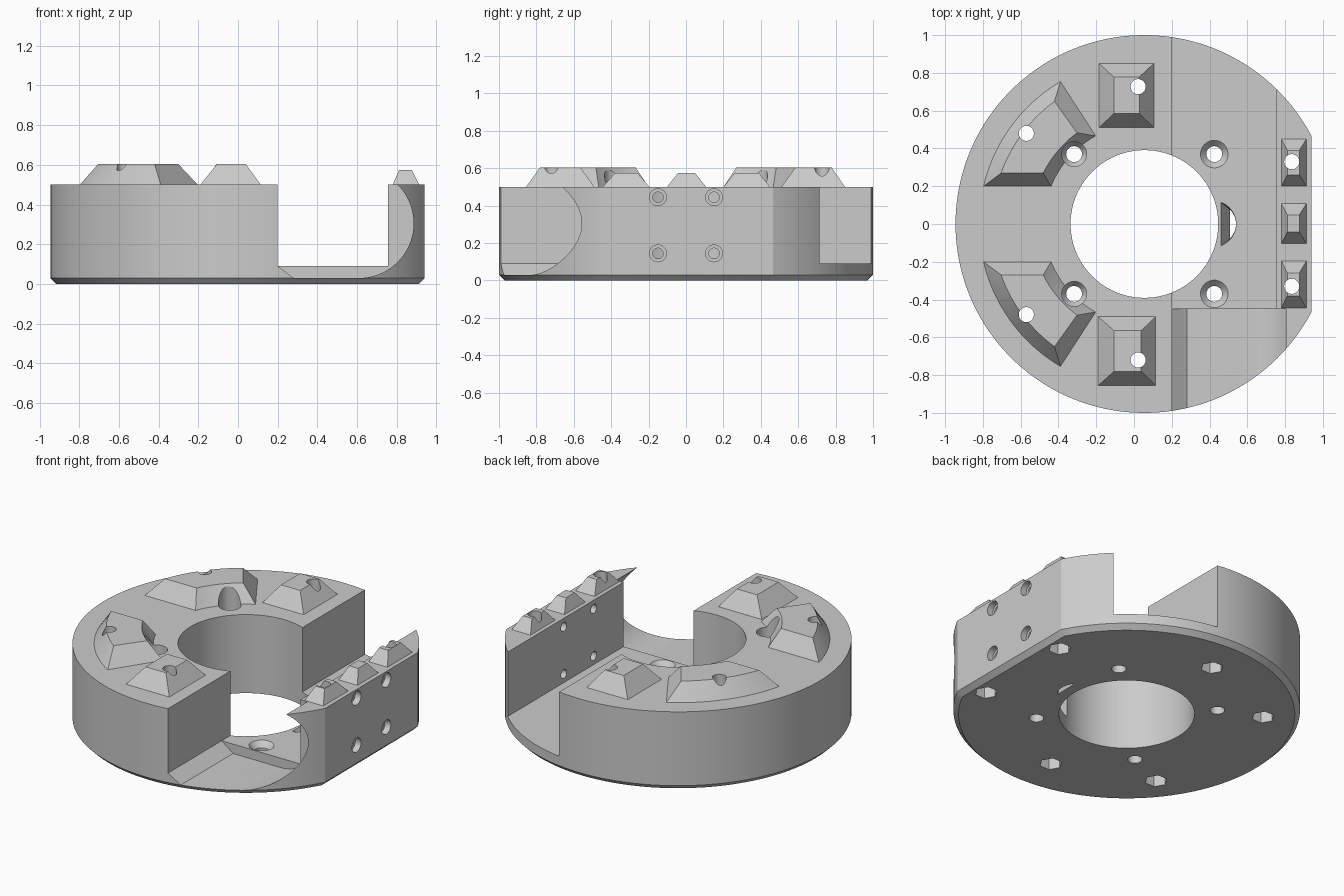
import bpy, bmesh, math

if "Cube" in bpy.data.objects:
    bpy.data.objects.remove(bpy.data.objects["Cube"])

CX = 0.055          # centre of the round body
grey = bpy.data.materials.new("grey")
grey.diffuse_color = (0.6, 0.6, 0.6, 1)
grey.use_nodes = True
grey.node_tree.nodes["Principled BSDF"].inputs["Base Color"].default_value = grey.diffuse_color


def loft(name, rings, axis="z"):
    """Closed solid through rings of (points, height) along an axis."""
    place = {"z": lambda a, b, h: (a, b, h),
             "y": lambda a, b, h: (a, h, b),
             "x": lambda a, b, h: (h, a, b)}[axis]
    bm = bmesh.new()
    loops = [[bm.verts.new(place(a, b, h)) for a, b in pts] for pts, h in rings]
    n = len(loops[0])
    for lo, hi in zip(loops, loops[1:]):
        for i in range(n):
            j = (i + 1) % n
            bm.faces.new((lo[i], lo[j], hi[j], hi[i]))
    bm.faces.new(loops[0][::-1])
    bm.faces.new(loops[-1])
    bmesh.ops.recalc_face_normals(bm, faces=bm.faces[:])
    me = bpy.data.meshes.new(name)
    bm.to_mesh(me)
    bm.free()
    me.materials.append(grey)
    ob = bpy.data.objects.new(name, me)
    bpy.context.collection.objects.link(ob)
    return ob


def arc(x, y, r, a0, a1, n):
    return [(x + r * math.cos(a0 + (a1 - a0) * i / n),
             y + r * math.sin(a0 + (a1 - a0) * i / n)) for i in range(n + 1)]


def circle(x, y, r, n=32):
    return arc(x, y, r, 0, 2 * math.pi, n)[:-1]


def rect(x0, x1, y0, y1):
    return [(x0, y0), (x1, y0), (x1, y1), (x0, y1)]


def combine(tool, operation):
    """Boolean a helper solid into the body, then drop the helper."""
    mod = body.modifiers.new("bool", "BOOLEAN")
    mod.operation, mod.solver, mod.object = operation, "EXACT", tool
    bpy.context.view_layer.objects.active = body
    bpy.ops.object.modifier_apply(modifier=mod.name)
    bpy.data.objects.remove(tool)


def cut(rings, axis="z"):
    combine(loft("cutter", rings, axis), "DIFFERENCE")


def pad(base, top, z):
    combine(loft("pad", [(base, 0.47), (base, 0.5), (top, z)]), "UNION")


# Round body with one flat side and a bottom chamfer
def outline(r, flat):
    t = math.acos((flat - CX) / r)
    return arc(CX, 0, r, t, 2 * math.pi - t, 140)


body = loft("ring_body", [(outline(0.97, 0.91), 0), (outline(1, 0.94), 0.03),
                          (outline(1, 0.94), 0.5)])

# Rectangular tapered pads, back and front
pad(rect(-0.185, 0.105, 0.51, 0.85), rect(-0.107, 0.028, 0.585, 0.778), 0.605)
pad(rect(-0.19, 0.115, -0.855, -0.49), rect(-0.105, 0.038, -0.78, -0.565), 0.605)


# Curved tapered pads, mirrored across y
def sector(r_in, r_out, y_low, far_out, far_in):
    ang = lambda p: math.atan2(p[1], p[0] - CX)
    low = lambda r: math.pi - math.asin(y_low / r)
    return (arc(CX, 0, r_out, ang(far_out), low(r_out), 16) +
            arc(CX, 0, r_in, low(r_in), ang(far_in), 16))


base = sector(0.533, 0.875, 0.2, (-0.39, 0.755), (-0.205, 0.47))
top = sector(0.6, 0.805, 0.27, (-0.425, 0.655), (-0.30, 0.48))
for s in (1, -1):
    pad([(x, s * y) for x, y in base], [(x, s * y) for x, y in top], 0.605)

# Small pads on the side wall
for y, hb, ht in ((0.325, 0.125, 0.065), (0.003, 0.105, 0.045), (-0.32, 0.125, 0.06)):
    pad(rect(0.78, 0.913, y - hb, y + hb), rect(0.812, 0.875, y - ht, y + ht), 0.575)

# Centre bore
bore = circle(CX, 0, 0.391, 96)
cut([(bore, -0.1), (bore, 1)])

# Straight channel through the body
slot = rect(0.2, 0.755, -1.2, 1.2)
cut([(slot, 0.09), (slot, 1)])

# Deeper rounded scoop at the front of the channel
scoop = [(0.2, 1), (0.2, 0.09), (0.28, 0.03)] + \
    arc(0.61, 0.305, 0.275, -math.pi / 2, math.radians(45), 32) + [(0.804, 1)]
cut([(scoop, -1.2), (scoop, -0.45)], "y")


# Slanted rounded notch beside the bore
def segment(x):
    t = math.acos((x - 0.417) / 0.123)
    return arc(0.417, 0, 0.123, -t, t, 16)


cut([(segment(0.515), -0.01), (segment(0.46), 0.09), (segment(0.46), 0.2)])

# Countersunk screw holes in the floor and deep counterbores on the left
for x, r in ((0.425, 0.073), (-0.317, 0.066)):
    for y in (0.37, -0.37):
        cut([(circle(x, y, 0.042), -0.1), (circle(x, y, 0.042), 0.055),
             (circle(x, y, r), 0.09), (circle(x, y, r), 1)])

# Pad bolt holes with hexagonal nut pockets underneath
for x, y in ((-0.57, 0.48), (-0.57, -0.48), (0.022, 0.727), (0.022, -0.72),
             (0.835, 0.33), (0.835, -0.33)):
    cut([(circle(x, y, 0.04), -0.1), (circle(x, y, 0.04), 1)])
    cut([(circle(x, y, 0.066, 6), -0.1), (circle(x, y, 0.066, 6), 0.1)])

# Counterbored side holes through the wall
for y in (-0.15, 0.15):
    for z in (0.145, 0.445):
        cut([(circle(y, z, 0.028), 0.6), (circle(y, z, 0.028), 0.9),
             (circle(y, z, 0.045), 0.9), (circle(y, z, 0.045), 1.1)], "x")

# Smooth shading with sharp edges kept
bpy.ops.object.select_all(action="DESELECT")
body.select_set(True)
bpy.context.view_layer.objects.active = body
bpy.ops.object.shade_smooth_by_angle(angle=math.radians(25))
